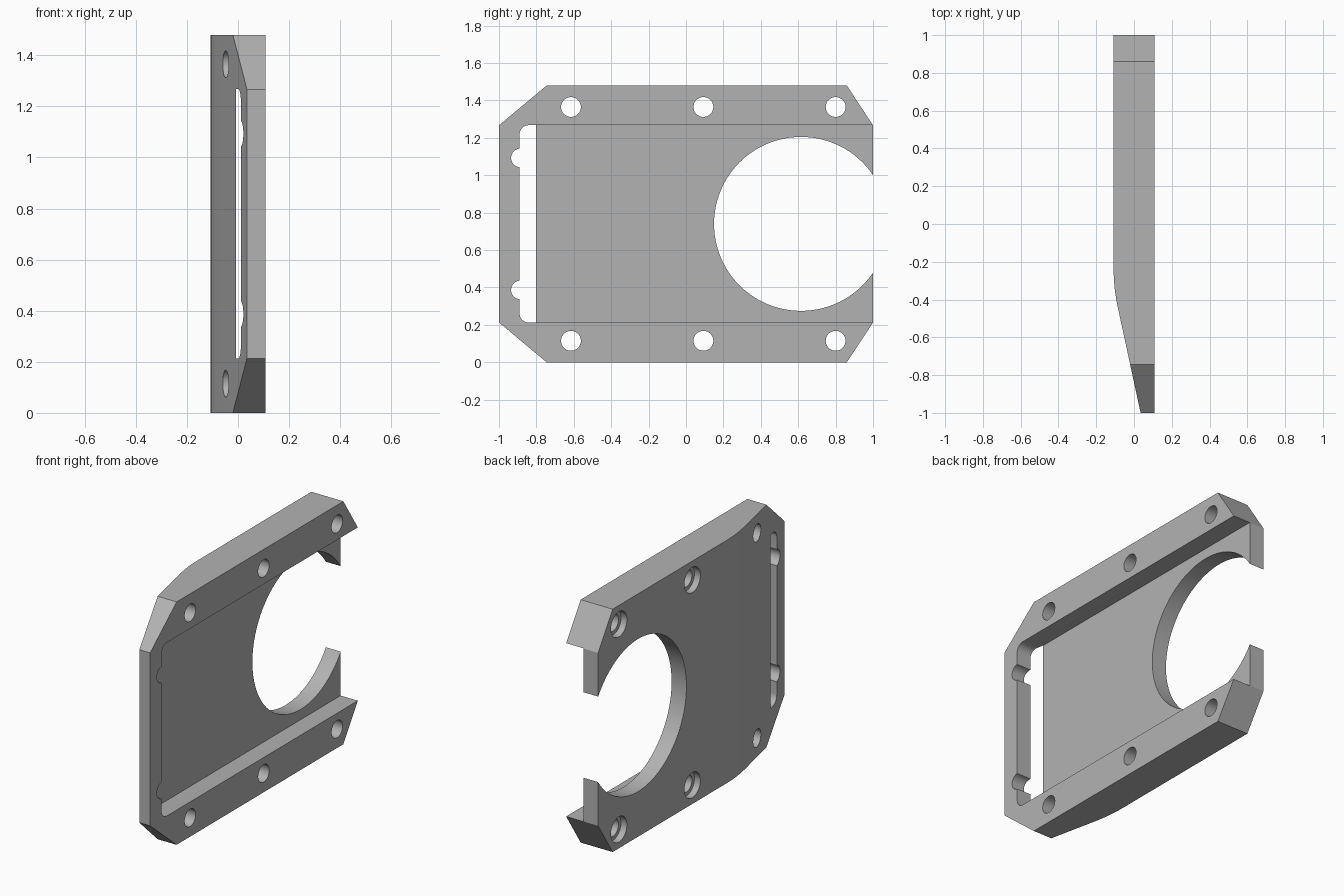
import bpy, bmesh, math
from mathutils import Vector, Matrix

cube = bpy.data.objects.get("Cube")
if cube:
    bpy.data.objects.remove(cube, do_unlink=True)

HALF, HEIGHT = 0.108, 1.48      # half thickness, height
MID = HEIGHT / 2
FLOOR = -0.008                  # recess floor

grey = bpy.data.materials.new("light grey")
grey.use_nodes = True
grey.diffuse_color = (0.45, 0.45, 0.45, 1)
grey.node_tree.nodes["Principled BSDF"].inputs["Base Color"].default_value = grey.diffuse_color


def add_object(name, bm):
    bmesh.ops.recalc_face_normals(bm, faces=bm.faces)
    mesh = bpy.data.meshes.new(name)
    bm.to_mesh(mesh)
    bm.free()
    mesh.materials.append(grey)
    obj = bpy.data.objects.new(name, mesh)
    bpy.context.collection.objects.link(obj)
    return obj


def prism(points, direction):
    bm = bmesh.new()
    face = bm.faces.new([bm.verts.new(p) for p in points])
    ext = bmesh.ops.extrude_face_region(bm, geom=[face])["geom"]
    bmesh.ops.translate(bm, vec=direction, verts=[v for v in ext if isinstance(v, bmesh.types.BMVert)])
    return bm


def cylinder_x(name, y, z, radius, x0, x1, segments=48):
    bm = bmesh.new()
    place = Matrix.Translation(((x0 + x1) / 2, y, z)) @ Matrix.Rotation(math.pi / 2, 4, "Y")
    bmesh.ops.create_cone(bm, cap_ends=True, segments=segments, radius1=radius,
                          radius2=radius, depth=x1 - x0, matrix=place)
    return add_object(name, bm)


# Body: tapered plan profile with a rounded bend, extruded upwards
start, bend, end = Vector((-HALF, -0.236)), Vector((-HALF, -0.338)), Vector((-0.086, -0.44))
plan = [(HALF, -1), (HALF, 1), (-HALF, 1)]
for i in range(9):
    t = i / 8
    plan.append(tuple(start * (1 - t) ** 2 + bend * 2 * t * (1 - t) + end * t * t))
plan.append((0.035, -1))
bm = prism([(x, y, 0) for x, y in plan], (0, 0, HEIGHT))

# Cut the four corners
for side in (-1, 1):
    for end_y, flat_y in ((-1, -0.745), (1, 0.86)):
        a = Vector((0, end_y, MID + side * (MID - 0.213)))
        b = Vector((0, flat_y, MID + side * MID))
        normal = (b - a).cross(Vector((1, 0, 0)))
        if normal.dot(a - Vector((0, 0, MID))) < 0:
            normal = -normal
        cut = bmesh.ops.bisect_plane(bm, geom=bm.verts[:] + bm.edges[:] + bm.faces[:],
                                     plane_co=a, plane_no=normal, clear_outer=True)
        edges = [e for e in cut["geom_cut"] if isinstance(e, bmesh.types.BMEdge)]
        bmesh.ops.holes_fill(bm, edges=edges)
body = add_object("mounting_plate", bm)

# Recess cutter with two rounded corners, open at the back
half_z, radius, front_y = 0.528, 0.05, -0.89
outline = [(1.2, MID + half_z)]
for side, angles in ((1, range(90, 181, 10)), (-1, range(180, 271, 10))):
    for deg in angles:
        a = math.radians(deg)
        outline.append((front_y + radius + radius * math.cos(a),
                        MID + side * (half_z - radius) + radius * math.sin(a)))
outline.append((1.2, MID - half_z))
cutters = [add_object("recess_cutter", prism([(FLOOR, y, z) for y, z in outline], (0.3, 0, 0)))]

# Large round opening, slot notches and bolt holes with counterbores
cutters.append(cylinder_x("opening_cutter", 0.615, MID, 0.465, -0.3, 0.3, 96))
for side in (-1, 1):
    cutters.append(cylinder_x("notch_cutter", -0.885, MID + side * 0.353, 0.05, FLOOR, 0.3))
    for y in (-0.615, 0.093, 0.8):
        z = MID + side * 0.625
        cutters.append(cylinder_x("bolt_hole_cutter", y, z, 0.053, -0.3, 0.3))
        if y > 0:
            cutters.append(cylinder_x("counterbore_cutter", y, z, 0.077, -0.3, -HALF + 0.04))

bpy.context.view_layer.objects.active = body
for cutter in cutters:
    cutter.hide_render = True
    mod = body.modifiers.new(cutter.name, "BOOLEAN")
    mod.operation, mod.solver, mod.object = "DIFFERENCE", "EXACT", cutter
    bpy.ops.object.modifier_apply(modifier=mod.name)
    bpy.data.objects.remove(cutter, do_unlink=True)

# Smooth the curved walls only
bpy.ops.object.select_all(action="DESELECT")
body.select_set(True)
bpy.ops.object.shade_smooth_by_angle(angle=math.radians(25))
